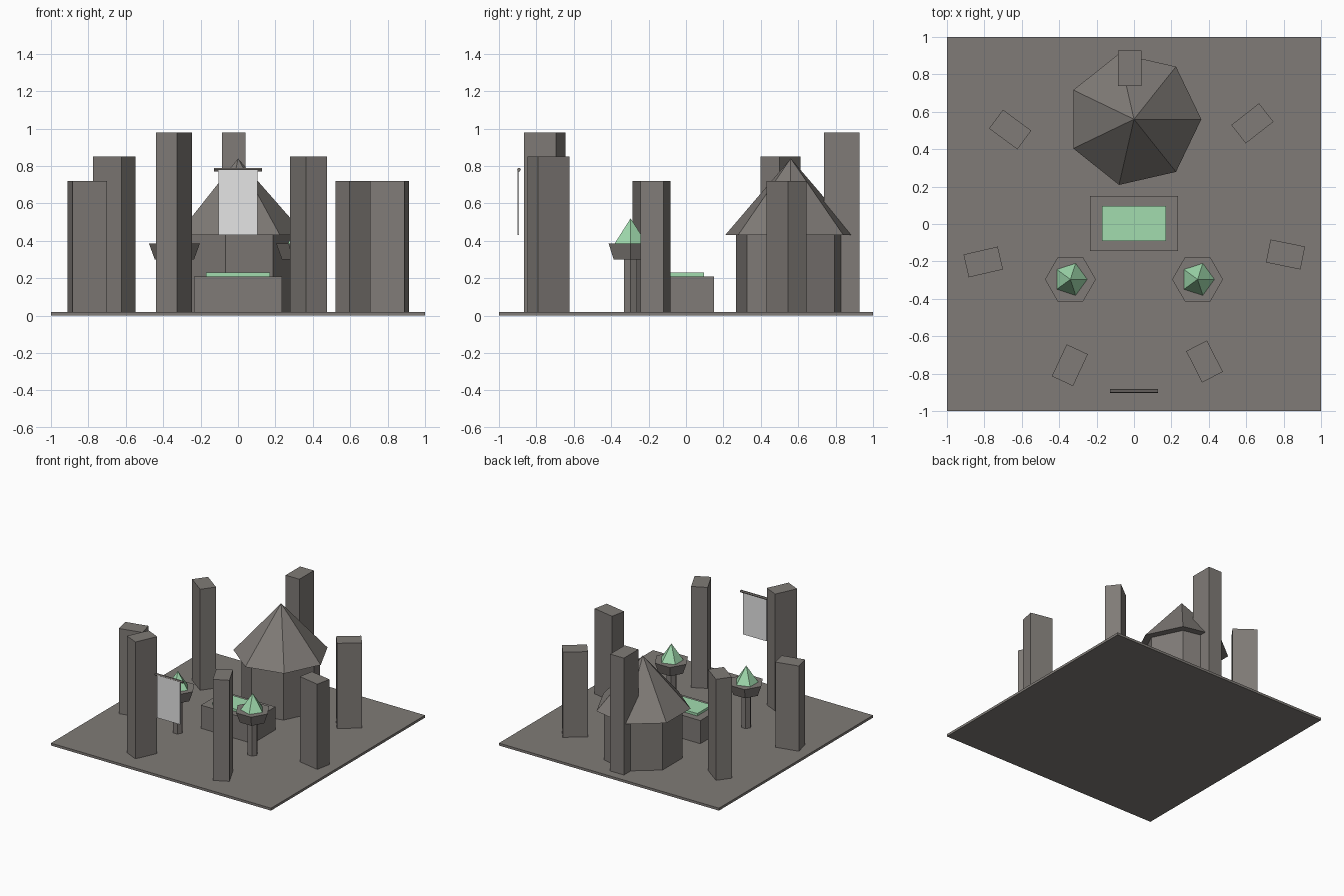
import bpy
from math import radians, pi

if "Cube" in bpy.data.objects:
    bpy.data.objects.remove(bpy.data.objects["Cube"])


def material(name, rgb):
    m = bpy.data.materials.new(name)
    m.diffuse_color = (*rgb, 1)
    m.use_nodes = True
    m.node_tree.nodes["Principled BSDF"].inputs["Base Color"].default_value = m.diffuse_color
    return m


STONE = material("warm_grey_stone", (0.215, 0.198, 0.184))
GREEN = material("pale_green", (0.36, 0.72, 0.43))
CLOTH = material("light_grey_cloth", (0.78, 0.78, 0.78))


def finish(name, mat):
    ob = bpy.context.object
    ob.name = name
    ob.data.materials.append(mat)
    return ob


def box(name, mat, x, y, z0, z1, sx, sy, angle=0):
    bpy.ops.mesh.primitive_cube_add(size=1, location=(x, y, (z0 + z1) / 2))
    ob = finish(name, mat)
    ob.scale = (sx, sy, z1 - z0)
    ob.rotation_euler.z = radians(angle)
    return ob


def prism(name, mat, sides, x, y, z0, z1, r0, r1):
    # tapered prism with its first corner pointing to +x
    bpy.ops.mesh.primitive_cone_add(vertices=sides, radius1=r0, radius2=r1, depth=z1 - z0,
                                    location=(x, y, (z0 + z1) / 2), rotation=(0, 0, -pi / 2))
    return finish(name, mat)


# ground slab
FLOOR = 0.02
box("ground_slab", STONE, 0, 0, 0, FLOOR, 2, 2)

# ring of standing stones: x, y, heading, top height
stones = [(-0.022, 0.833, 90, 0.98), (0.633, 0.538, 38, 0.72), (0.81, -0.163, -11.5, 0.72),
          (0.377, -0.735, -63, 0.85), (-0.343, -0.755, 245, 0.98),
          (-0.806, -0.203, 193, 0.72), (-0.662, 0.505, 143.5, 0.85)]
for i, (x, y, angle, top) in enumerate(stones):
    box(f"standing_stone_{i + 1}", STONE, x, y, FLOOR, top, 0.188, 0.125, angle)

# seven-sided hut
prism("hut_wall", STONE, 7, 0, 0.56, FLOOR, 0.43, 0.30, 0.30)
prism("hut_roof", STONE, 7, 0, 0.56, 0.43, 0.84, 0.36, 0)

# altar with green top plate
box("altar", STONE, 0, 0.002, FLOOR, 0.21, 0.47, 0.295)
box("altar_plate", GREEN, 0, 0.002, 0.21, 0.23, 0.34, 0.187)

# pair of braziers
for side, x in (("left", -0.34), ("right", 0.34)):
    prism(f"brazier_post_{side}", STONE, 6, x, -0.296, FLOOR, 0.30, 0.04, 0.04)
    prism(f"brazier_bowl_{side}", STONE, 6, x, -0.296, 0.30, 0.385, 0.105, 0.136)
    prism(f"brazier_flame_{side}", GREEN, 5, x, -0.296, 0.385, 0.52, 0.09, 0)

# banner hanging from a rod
box("banner_cloth", CLOTH, 0, -0.897, 0.43, 0.78, 0.21, 0.01)
bpy.ops.mesh.primitive_cylinder_add(vertices=6, radius=0.01, depth=0.255,
                                    location=(0, -0.893, 0.78), rotation=(0, pi / 2, 0))
finish("banner_rod", STONE)
